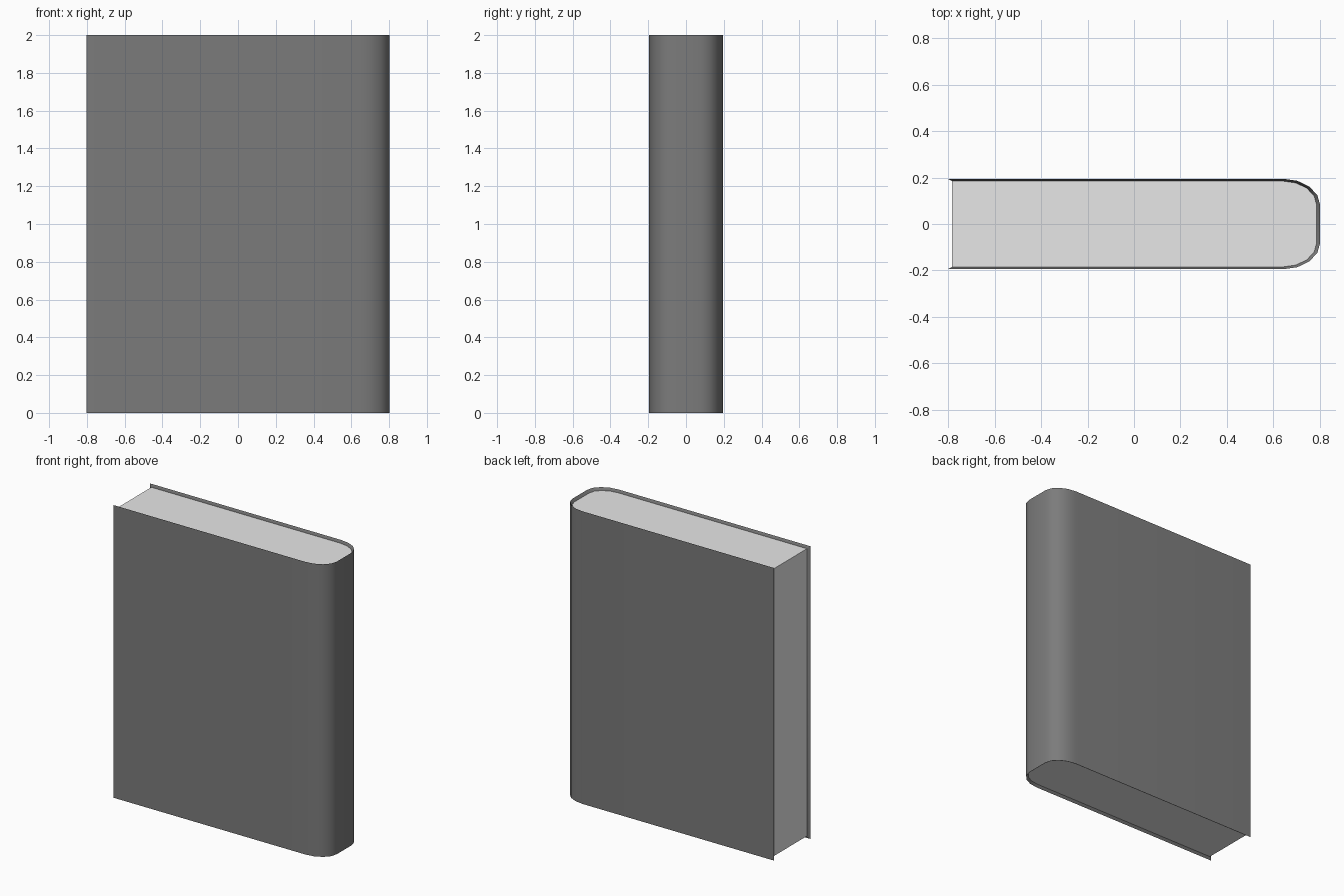
import bpy
import bmesh
from math import cos, sin, pi, radians

cube = bpy.data.objects.get("Cube")
if cube:
    bpy.data.objects.remove(cube, do_unlink=True)

HEIGHT = 2.0
RECESS = 0.018          # depth of the page block below the cover rim
ROUND_START = 0.643     # where the boards begin to curve into the spine


def material(name, value):
    mat = bpy.data.materials.new(name)
    mat.use_nodes = True
    color = (value, value, value, 1)
    mat.diffuse_color = color
    mat.node_tree.nodes["Principled BSDF"].inputs["Base Color"].default_value = color
    return mat


def profile(fore_edge, spine, half_depth, ry, steps=4):
    """U-shaped outline from the front fore edge, round the spine, to the back."""
    rx = spine - ROUND_START
    half = [(fore_edge, -half_depth)]
    for i in range(steps + 1):
        a = i / steps * pi / 2
        half.append((ROUND_START + rx * sin(a), -half_depth + ry * (1 - cos(a))))
    return half + [(x, -y) for x, y in reversed(half)]


def add_object(name, bm, mat):
    bmesh.ops.recalc_face_normals(bm, faces=bm.faces)
    mesh = bpy.data.meshes.new(name)
    bm.to_mesh(mesh)
    bm.free()
    mesh.materials.append(mat)
    obj = bpy.data.objects.new(name, mesh)
    bpy.context.collection.objects.link(obj)
    bpy.ops.object.select_all(action="DESELECT")
    obj.select_set(True)
    bpy.context.view_layer.objects.active = obj
    bpy.ops.object.shade_smooth_by_angle(angle=radians(35))
    return obj


outer = profile(-0.803, 0.803, 0.195, 0.115)
inner = profile(-0.803 + RECESS, 0.788, 0.185, 0.105)

# Cover: wrapped boards and spine, with a rim sloping in to the pages
bm = bmesh.new()
sections = []
for (ox, oy), (ix, iy) in zip(outer, inner):
    corners = [(ox, oy, 0), (ox, oy, HEIGHT),
               (ix, iy, HEIGHT - RECESS), (ix, iy, RECESS)]
    sections.append([bm.verts.new(c) for c in corners])
for a, b in zip(sections, sections[1:]):
    for k in range(4):
        n = (k + 1) % 4
        bm.faces.new((a[k], b[k], b[n], a[n]))
bm.faces.new(sections[0])
bm.faces.new(sections[-1])
add_object("book_cover", bm, material("dark grey cover", 0.2))

# Page block filling the cover
bm = bmesh.new()
base = bm.faces.new([bm.verts.new((x, y, RECESS)) for x, y in inner])
top = bmesh.ops.extrude_face_region(bm, geom=[base], use_keep_orig=True)
top_verts = [v for v in top["geom"] if isinstance(v, bmesh.types.BMVert)]
bmesh.ops.translate(bm, verts=top_verts, vec=(0, 0, HEIGHT - 2 * RECESS))
add_object("page_block", bm, material("pale paper", 0.8))
